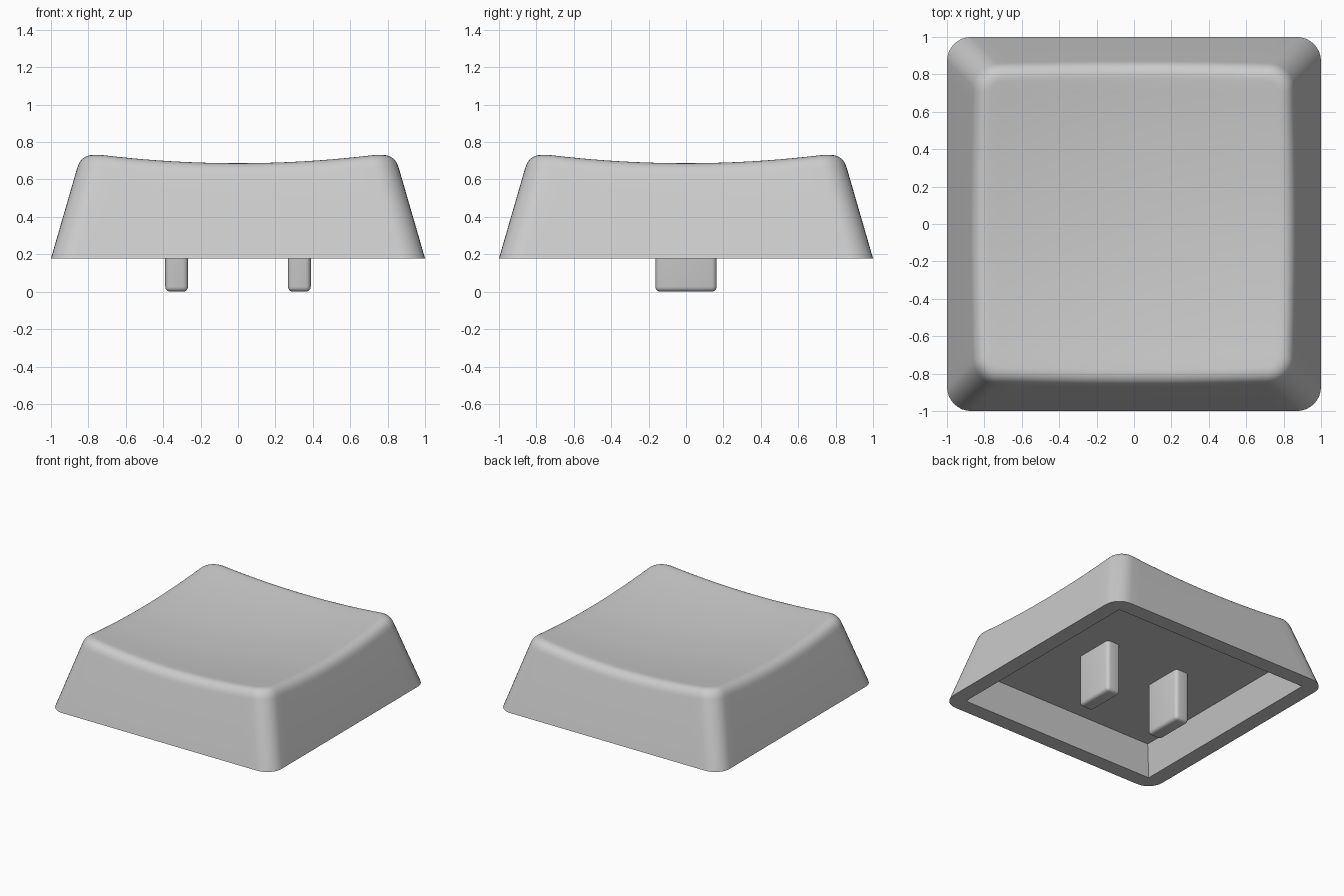
import bpy, bmesh, math
from mathutils import Vector

if "Cube" in bpy.data.objects:
    bpy.data.objects.remove(bpy.data.objects["Cube"])

BASE_Z, SLOPE, RADIUS = 0.178, 0.29, 0.13   # skirt bottom, wall taper, corner radius
DISH_Z, DISH_K = 0.634, 0.086               # dish centre height and curvature
FILLET = 0.075
SIDE, ARC = 20, 8                           # segments per straight side and corner

plastic = bpy.data.materials.new("grey plastic")
plastic.diffuse_color = (0.6, 0.6, 0.6, 1)
plastic.use_nodes = True
plastic.node_tree.nodes["Principled BSDF"].inputs["Base Color"].default_value = plastic.diffuse_color


def dish(x, y):
    return DISH_Z + DISH_K * (x * x + y * y)


def outline(half, r):
    """Rounded square as a list of (x, y), same count for any size."""
    pts = []
    for q in range(4):
        turn = q * math.pi / 2
        c, s = math.cos(turn), math.sin(turn)
        k = half - r
        quarter = [(half, -k + 2 * k * i / SIDE) for i in range(SIDE)]
        for i in range(ARC):
            a = math.pi / 2 * i / ARC
            quarter.append((k + r * math.cos(a), k + r * math.sin(a)))
        pts += [(x * c - y * s, x * s + y * c) for x, y in quarter]
    return pts


def wall_half(z):
    return 1 - SLOPE * (z - BASE_Z)


def finish(bm, name):
    bmesh.ops.remove_doubles(bm, verts=bm.verts, dist=1e-5)
    bmesh.ops.recalc_face_normals(bm, faces=bm.faces)
    mesh = bpy.data.meshes.new(name)
    bm.to_mesh(mesh)
    bm.free()
    ob = bpy.data.objects.new(name, mesh)
    bpy.context.collection.objects.link(ob)
    mesh.materials.append(plastic)
    bpy.ops.object.select_all(action='DESELECT')
    ob.select_set(True)
    bpy.context.view_layer.objects.active = ob
    bpy.ops.object.shade_smooth_by_angle(angle=math.radians(35))
    return ob


# Rings run from the cavity ceiling, over the rim, up the wall and into the dish
rings = [[Vector((x, y, z)) for x, y in outline(h, r)]
         for h, r, z in ((0.815, 0, 0.415), (0.875, 0, BASE_Z), (1, RADIUS, BASE_Z))]

# Sharp meeting line of wall and dish, found point by point
edge = []
count = len(rings[0])
for i in range(count):
    z = 0.7
    for _ in range(8):
        x, y = outline(wall_half(z), RADIUS)[i]
        z = dish(x, y)
    edge.append(Vector((x, y, z)))

# Rolled edge between wall and dish
start, end = [], []
for i, e in enumerate(edge):
    low_z = e.z - FILLET
    start.append(Vector((*outline(wall_half(low_z), RADIUS)[i], low_z)))
    x, y = outline(wall_half(e.z) - FILLET, RADIUS - FILLET)[i]
    end.append(Vector((x, y, dish(x, y))))
for j in range(9):
    t = j / 8
    rings.append([a * (1 - t) ** 2 + e * 2 * t * (1 - t) + b * t * t
                  for a, e, b in zip(start, edge, end)])

# Dished top
for j in range(11, 0, -1):
    f = j / 12
    rings.append([Vector((p.x * f, p.y * f, dish(p.x * f, p.y * f))) for p in end])

bm = bmesh.new()
loops = [[bm.verts.new(p) for p in ring] for ring in rings]
for a, b in zip(loops, loops[1:]):
    for i in range(count):
        n = (i + 1) % count
        bm.faces.new((a[i], a[n], b[n], b[i]))
centre = bm.verts.new((0, 0, DISH_Z))
ceiling = bm.verts.new((0, 0, 0.415))
for i in range(count):
    n = (i + 1) % count
    bm.faces.new((loops[-1][i], loops[-1][n], centre))
    bm.faces.new((loops[0][n], loops[0][i], ceiling))
finish(bm, "keycap_shell")

# Two mounting stems under the ceiling
for side, name in ((-1, "left_stem"), (1, "right_stem")):
    bm = bmesh.new()
    bmesh.ops.create_cube(bm, size=1)
    for v in bm.verts:
        v.co = Vector((v.co.x * 0.122 + side * 0.328, v.co.y * 0.328, (v.co.z + 0.5) * 0.43))
    rounded = [e for e in bm.edges if min(v.co.z for v in e.verts) < 0.01]
    bmesh.ops.bevel(bm, geom=rounded, offset=0.027, segments=4, profile=0.5, affect='EDGES')
    finish(bm, name)
